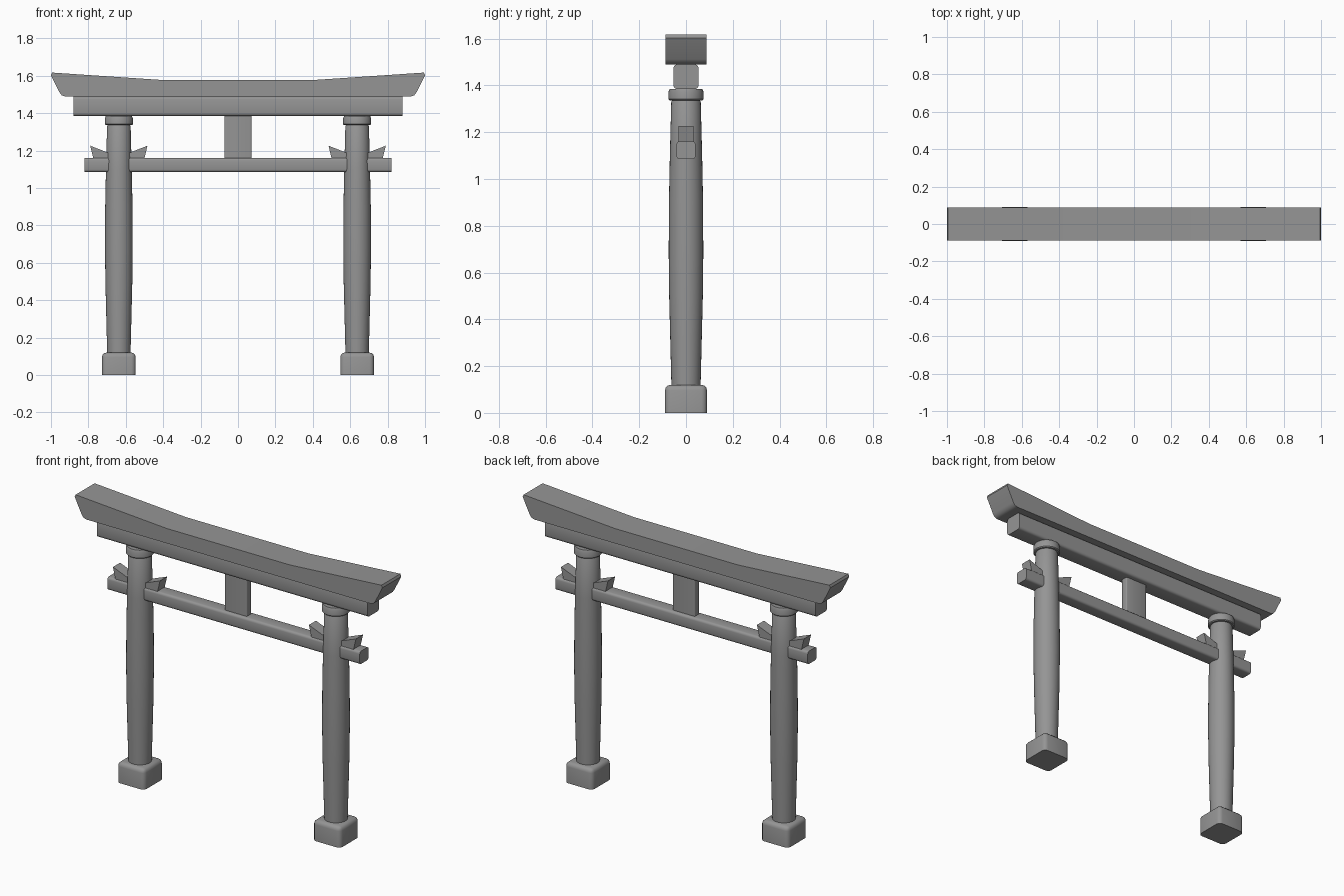
import bpy, bmesh, math
from mathutils import Matrix, Vector

cube = bpy.data.objects.get("Cube")
if cube:
    bpy.data.objects.remove(cube)

# One grey stone material for the whole gate
stone = bpy.data.materials.new("grey_stone")
stone.use_nodes = True
grey = (0.3, 0.3, 0.3, 1)
stone.diffuse_color = grey
stone.node_tree.nodes["Principled BSDF"].inputs["Base Color"].default_value = grey


def finish(name, bm):
    bmesh.ops.recalc_face_normals(bm, faces=bm.faces)
    mesh = bpy.data.meshes.new(name)
    bm.to_mesh(mesh)
    bm.free()
    mesh.materials.append(stone)
    obj = bpy.data.objects.new(name, mesh)
    bpy.context.collection.objects.link(obj)
    bpy.ops.object.select_all(action="DESELECT")
    obj.select_set(True)
    bpy.context.view_layer.objects.active = obj
    bpy.ops.object.shade_smooth_by_angle(angle=math.radians(35))
    return obj


def block(name, centre, size, bevel, rule):
    """Box whose edges chosen by rule(direction, middle) are rounded."""
    bm = bmesh.new()
    bmesh.ops.create_cube(bm, size=1, matrix=Matrix.Translation(centre) @ Matrix.Diagonal((*size, 1)))
    edges = []
    for e in bm.edges:
        a, b = (v.co for v in e.verts)
        if rule((b - a).normalized(), (a + b) / 2 - Vector(centre)):
            edges.append(e)
    bmesh.ops.bevel(bm, geom=edges, offset=bevel, segments=3, profile=0.5, affect="EDGES")
    return finish(name, bm)


def prism(name, outline, half_depth):
    """Front (x, z) outline extruded through the depth."""
    bm = bmesh.new()
    face = bm.faces.new([bm.verts.new((x, -half_depth, z)) for x, z in outline])
    out = bmesh.ops.extrude_face_region(bm, geom=[face])
    moved = [g for g in out["geom"] if isinstance(g, bmesh.types.BMVert)]
    bmesh.ops.translate(bm, verts=moved, vec=(0, 2 * half_depth, 0))
    return finish(name, bm)


def lathe(name, x, profile, sides=32):
    """Stack of rings given as (radius, z)."""
    bm = bmesh.new()
    rings = []
    for r, z in profile:
        angles = [2 * math.pi * i / sides for i in range(sides)]
        rings.append([bm.verts.new((x + r * math.cos(a), r * math.sin(a), z)) for a in angles])
    for low, high in zip(rings, rings[1:]):
        for i in range(sides):
            j = (i + 1) % sides
            bm.faces.new((low[i], low[j], high[j], high[i]))
    bm.faces.new(rings[0])
    bm.faces.new(rings[-1])
    return finish(name, bm)


def along_x(direction, middle):
    return abs(direction.x) > 0.9


def upright(direction, middle):
    return abs(direction.z) > 0.9


def not_bottom(direction, middle):
    return middle.z > -0.01


# Pillars with footings, collars and wedges
POST_X = 0.637
for side, s in (("right", -1), ("left", 1)):
    x = s * POST_X
    block(f"{side}_footing", (x, 0, 0.06), (0.18, 0.18, 0.12), 0.024, not_bottom)
    lathe(f"{side}_pillar", x, [
        (0.062, 0.1), (0.067, 0.3), (0.072, 0.5), (0.074, 0.68),
        (0.073, 0.9), (0.069, 1.1), (0.063, 1.33), (0.055, 1.345)])
    lathe(f"{side}_collar", x, [
        (0.07, 1.336), (0.075, 1.341), (0.075, 1.372), (0.07, 1.385)])
    for name, d in (("outer", s), ("inner", -s)):
        prism(f"{side}_{name}_wedge", [
            (x + d * 0.03, 1.155), (x + d * 0.136, 1.155),
            (x + d * 0.153, 1.226), (x + d * 0.03, 1.178)], 0.033)

# Cross beams and the central strut
block("tie_beam", (0, 0, 1.123), (1.64, 0.082, 0.076), 0.014, along_x)
block("lintel_beam", (0, 0, 1.437), (1.76, 0.108, 0.105), 0.016, along_x)
block("centre_strut", (0, 0, 1.272), (0.144, 0.042, 0.235), 0.006, upright)

# Upswept top beam with slanted ends
half = [(0.925, 1.49), (0.943, 1.496), (0.955, 1.512), (1.0, 1.603), (0.994, 1.617), (0.4, 1.577)]
prism("top_beam", half + [(-x, z) for x, z in reversed(half)], 0.088)
